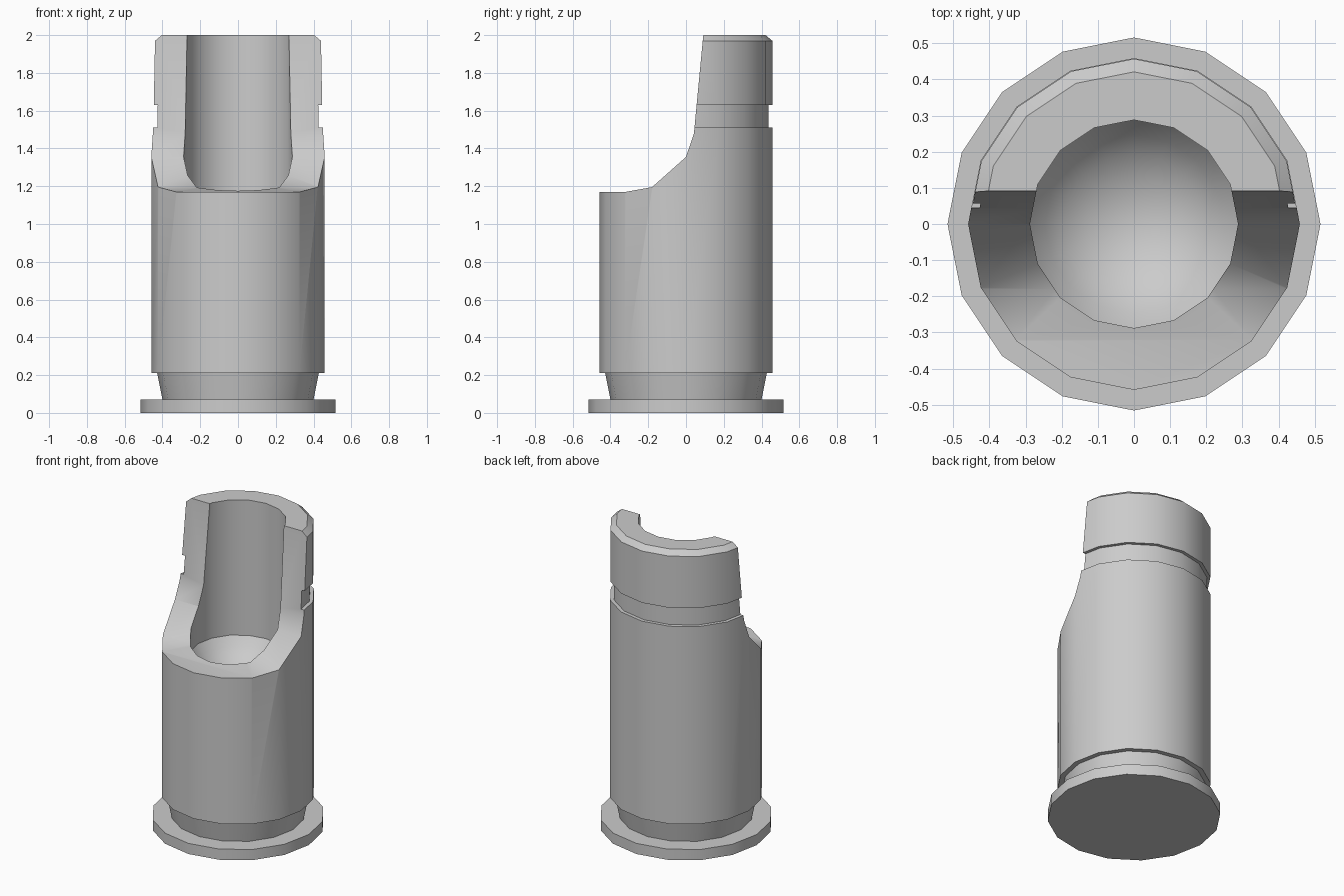
import bpy, math

if "Cube" in bpy.data.objects:
    bpy.data.objects.remove(bpy.data.objects["Cube"])

SIDES = 16


def make_object(name, verts, faces):
    mesh = bpy.data.meshes.new(name)
    mesh.from_pydata(verts, [], faces)
    mesh.update()
    obj = bpy.data.objects.new(name, mesh)
    bpy.context.collection.objects.link(obj)
    return obj


def lathe(name, profile, sides):
    """Revolve (radius, z) points around z; both ends lie on the axis."""
    verts = [(0, 0, profile[0][1])]
    for r, z in profile[1:-1]:
        for i in range(sides):
            a = 2 * math.pi * i / sides
            verts.append((r * math.cos(a), r * math.sin(a), z))
    verts.append((0, 0, profile[-1][1]))
    last, rings = len(verts) - 1, len(profile) - 2
    faces = []
    for i in range(sides):
        j = (i + 1) % sides
        faces.append((0, 1 + j, 1 + i))
        for k in range(rings - 1):
            a, b = 1 + k * sides, 1 + (k + 1) * sides
            faces.append((a + i, a + j, b + j, b + i))
        top = 1 + (rings - 1) * sides
        faces.append((top + i, top + j, last))
    return make_object(name, verts, faces)


def prism(name, outline, half_width):
    """Extrude a (y, z) outline along x."""
    n = len(outline)
    verts = [(x, y, z) for x in (-half_width, half_width) for y, z in outline]
    faces = [tuple(reversed(range(n))), tuple(range(n, 2 * n))]
    faces += [(i, (i + 1) % n, n + (i + 1) % n, n + i) for i in range(n)]
    return make_object(name, verts, faces)


# Flange, tapered neck, body, groove, collar with chamfered rim
outer = [(0, 0), (0.516, 0), (0.516, 0.07), (0.40, 0.07), (0.428, 0.21),
         (0.459, 0.21), (0.459, 1.51), (0.436, 1.51), (0.436, 1.63),
         (0.457, 1.63), (0.457, 1.97), (0.421, 2.0)]
# Bore with a rounded bowl floor
bore_r, floor_z, tilt = 0.288, 1.11, math.radians(60)
ball = bore_r / math.sin(tilt)
bore = [(bore_r, 2.0)]
for k in range(5):
    t = tilt * (1 - k / 5)
    bore.append((ball * math.sin(t), floor_z - ball * (math.cos(t) - math.cos(tilt))))
bore.append((0, floor_z - ball * (1 - math.cos(tilt))))
body = lathe("hollow_body", outer + bore, SIDES)

# Cutter for the open front, following the sloped side outline
cut = [(-0.8, 1.17), (-0.32, 1.17), (-0.18, 1.195), (0.0, 1.355),
       (0.042, 1.48), (0.0915, 2.0), (0.10, 2.09), (0.10, 2.3), (-0.8, 2.3)]
cutter = prism("front_cutter", cut, 0.8)
cutter.hide_render = True

mod = body.modifiers.new("front_opening", 'BOOLEAN')
mod.operation = 'DIFFERENCE'
mod.solver = 'EXACT'
mod.object = cutter
bpy.context.view_layer.objects.active = body
body.select_set(True)
bpy.ops.object.modifier_apply(modifier=mod.name)
bpy.data.objects.remove(cutter, do_unlink=True)

# Smooth round walls, crisp steps
bpy.ops.object.shade_smooth_by_angle(angle=math.radians(35))
